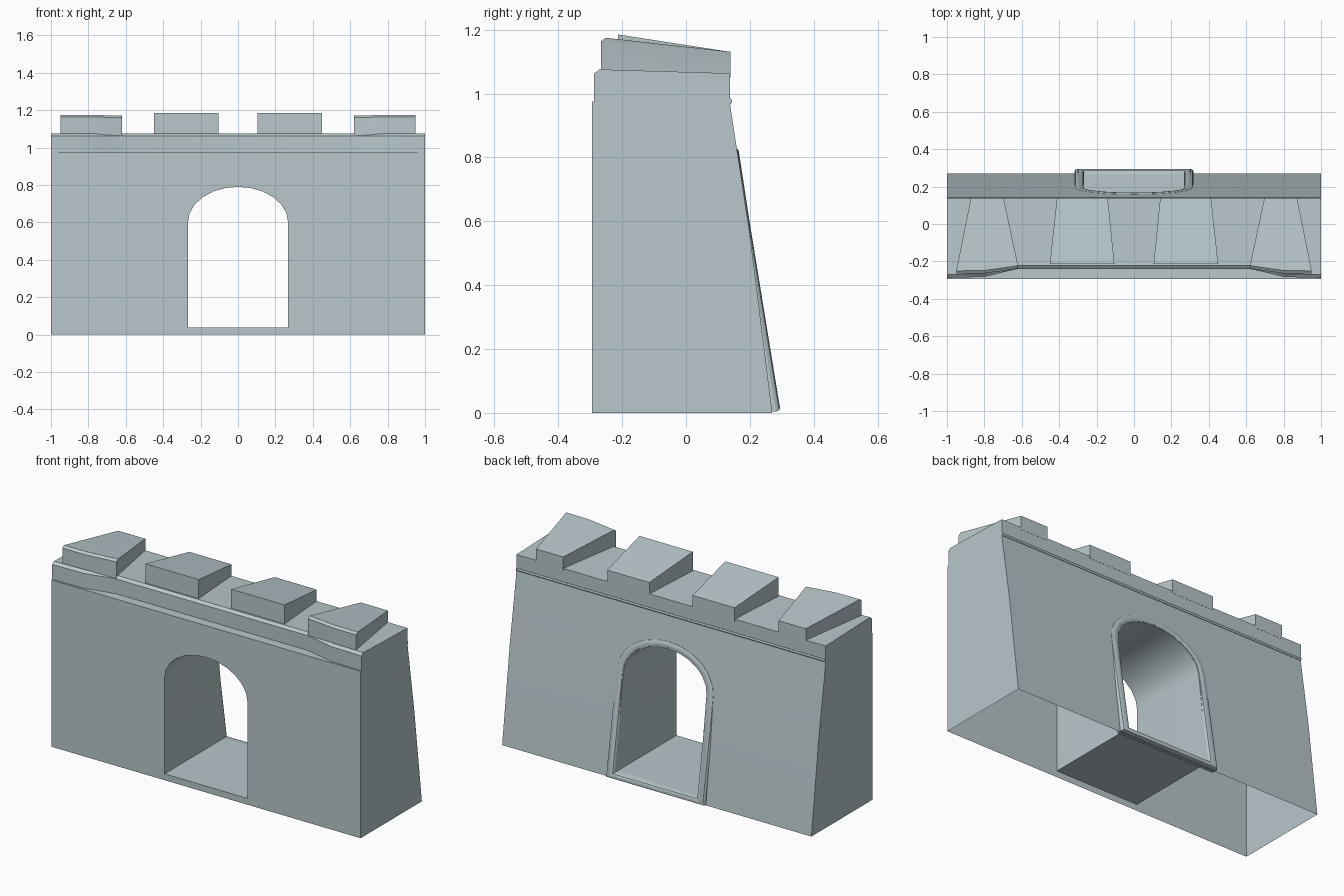
import bpy
import bmesh
from math import sin, cos, pi

if "Cube" in bpy.data.objects:
    bpy.data.objects.remove(bpy.data.objects["Cube"], do_unlink=True)

COLOUR = (0.48, 0.57, 0.60, 1)
stone = bpy.data.materials.new("pale_stone")
stone.use_nodes = True
stone.diffuse_color = COLOUR
bsdf = stone.node_tree.nodes["Principled BSDF"]
bsdf.inputs["Base Color"].default_value = COLOUR
bsdf.inputs["Roughness"].default_value = 0.8


def loft(name, rings, loop=False):
    """Skin equal-length closed rings; cap the ends, or join last to first."""
    bm = bmesh.new()
    rows = [[bm.verts.new(p) for p in ring] for ring in rings]
    n = len(rows[0])
    pairs = list(zip(rows, rows[1:])) + ([(rows[-1], rows[0])] if loop else [])
    for a, b in pairs:
        for i in range(n):
            j = (i + 1) % n
            bm.faces.new((a[i], a[j], b[j], b[i]))
    if not loop:
        bm.faces.new(rows[0])
        bm.faces.new(rows[-1])
    bmesh.ops.recalc_face_normals(bm, faces=bm.faces)
    mesh = bpy.data.meshes.new(name)
    bm.to_mesh(mesh)
    bm.free()
    mesh.materials.append(stone)
    obj = bpy.data.objects.new(name, mesh)
    bpy.context.collection.objects.link(obj)
    return obj


def block(name, footprint, z0, top, chamfer=0.0):
    """Upright block with sloping top z = top(y) and a chamfered front edge."""
    low = [(x, y, z0) for x, y in footprint]
    mid = [(x, y, top(y) - (chamfer if y < 0 else 0)) for x, y in footprint]
    rings = [low, mid]
    if chamfer:
        inner = [(x, y + 1.3 * chamfer if y < 0 else y) for x, y in footprint]
        rings = [low, mid[:], [(x, y, top(y) + 0.0005) for x, y in inner]]
    return loft(name, rings)


def activate(obj):
    bpy.ops.object.select_all(action="DESELECT")
    obj.select_set(True)
    bpy.context.view_layer.objects.active = obj


def arch(half, bottom, spring, rise, steps=12):
    """Doorway outline in x and z, starting at the lower right corner."""
    curve = [(half * cos(pi * i / steps), spring + rise * sin(pi * i / steps))
             for i in range(steps + 1)]
    return [(half, bottom)] + curve + [(-half, bottom)]


# Wall shell with a battered back
profile = [(-0.295, 0), (-0.295, 0.975), (0.137, 0.975), (0.145, 0.92), (0.2, 0.56), (0.27, 0)]
wall = loft("wall", [[(x, y, z) for y, z in profile] for x in (-1, 1)])

# Arched passage cut through the wall
doorway = arch(0.268, 0.037, 0.6, 0.19)
cutter = loft("passage_cutter", [[(x, y, z) for x, z in doorway] for y in (-1, 1)])
cutter.hide_render = True
mod = wall.modifiers.new("passage", "BOOLEAN")
mod.operation = "DIFFERENCE"
mod.solver = "EXACT"
mod.object = cutter
activate(wall)
bpy.ops.object.modifier_apply(modifier=mod.name)
bpy.data.objects.remove(cutter, do_unlink=True)

# Leave the underside of the wall open
bm = bmesh.new()
bm.from_mesh(wall.data)
under = [f for f in bm.faces if all(abs(v.co.z) < 0.001 for v in f.verts)]
bmesh.ops.delete(bm, geom=under, context="FACES")
bm.to_mesh(wall.data)
bm.free()
parts = [wall]


# Rounded trim around the back of the doorway
def trim_y(z):
    return max(0.297 - 0.176 * z, 0.145 + (0.92 - z) * 0.153 + 0.005)


outer = arch(0.318, 0.004, 0.6, 0.235)
section = [(0, -0.05), (0, -0.014), (0.12, -0.004), (0.35, 0), (0.65, 0),
           (0.88, -0.004), (1, -0.014), (1, -0.05)]
rings = []
for t, depth in section:
    ring = []
    for (xi, zi), (xo, zo) in zip(doorway, outer):
        x, z = xi + (xo - xi) * t, zi + (zo - zi) * t
        ring.append((x, trim_y(z) + depth, z))
    rings.append(ring)
parts.append(loft("doorway_trim", rings, loop=True))

# Parapet course, set back in the middle
right_front = [(0.62, -0.24), (0.7, -0.258), (0.8, -0.283), (1, -0.288)]
left_front = [(-x, y) for x, y in reversed(right_front)]
course = left_front + right_front + [(1, 0.138), (-1, 0.138)]
parts.append(block("parapet", course, 0.975, lambda y: 1.067 - 0.03 * y, 0.013))

# Thin bead along the back under the parapet
bead = [(0.13, 0.968), (0.141, 0.968), (0.145, 0.977), (0.141, 0.985), (0.13, 0.985)]
parts.append(loft("back_bead", [[(x, y, z) for y, z in bead] for x in (-1, 1)]))

# Tapered merlons, mirrored about the middle
inner_plan = [(0.105, -0.213), (0.45, -0.213), (0.412, 0.139), (0.14, 0.139)]
outer_plan = [(0.62, -0.238), (0.7, -0.25), (0.8, -0.264), (0.95, -0.266),
              (0.872, 0.139), (0.697, 0.139)]
for side, s in (("left", 1), ("right", -1)):
    parts.append(block(side + "_inner_merlon", [(s * x, y) for x, y in inner_plan],
                       1.05, lambda y: 1.152 - 0.155 * y))
    parts.append(block(side + "_outer_merlon", [(s * x, y) for x, y in outer_plan],
                       1.05, lambda y: 1.146 - 0.112 * y, 0.012))

for part in parts:
    activate(part)
    bpy.ops.object.shade_smooth_by_angle(angle=pi / 6)
